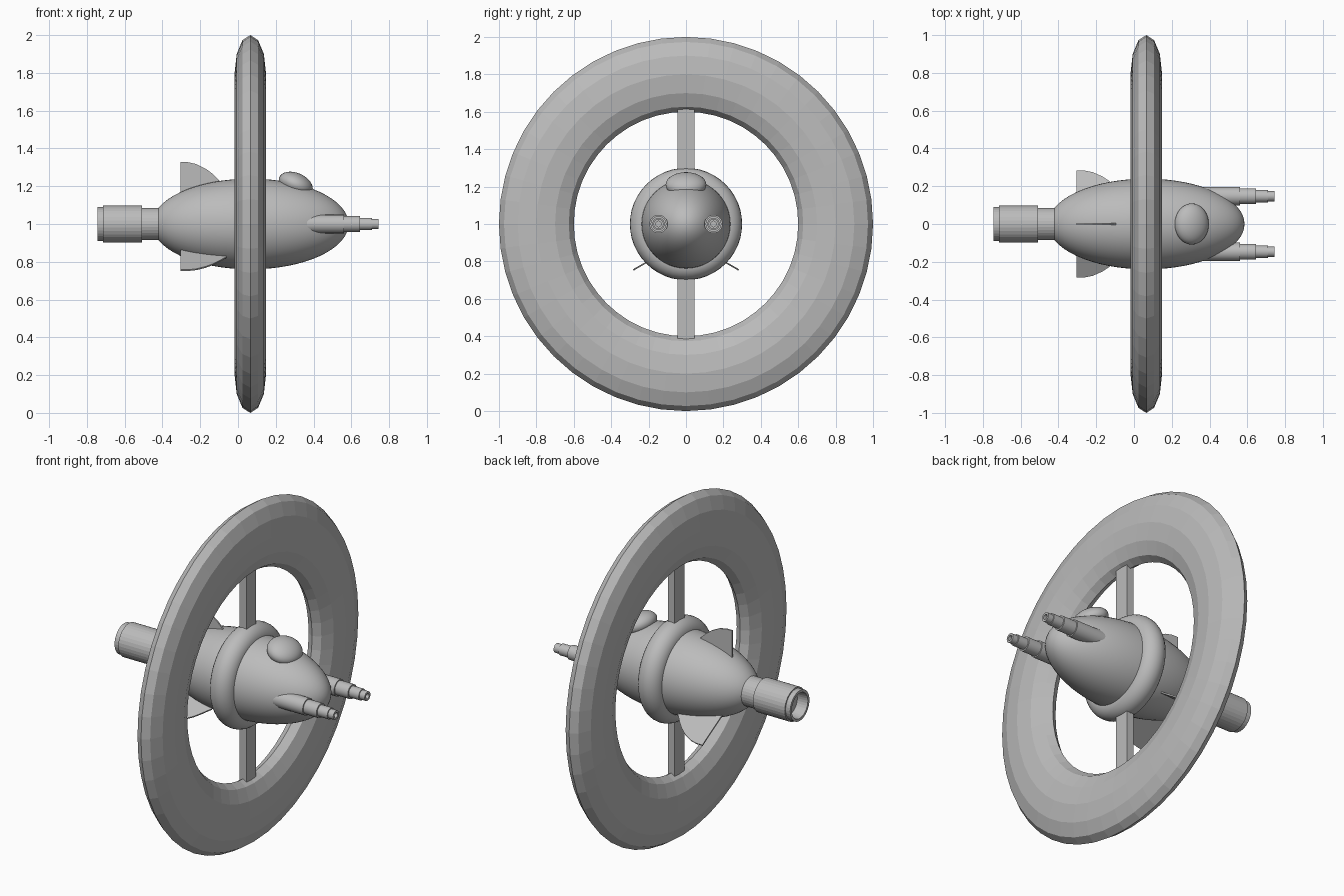
import bpy, bmesh, math
from mathutils import Matrix, Vector

if "Cube" in bpy.data.objects:
    bpy.data.objects.remove(bpy.data.objects["Cube"])

CX = 0.065   # x of the ring, spokes, collar and hull centre
grey = bpy.data.materials.new("hull grey")
grey.diffuse_color = (0.5, 0.5, 0.5, 1)
grey.use_nodes = True
grey.node_tree.nodes["Principled BSDF"].inputs["Base Color"].default_value = grey.diffuse_color


def finish(name, bm, smooth=None):
    bmesh.ops.remove_doubles(bm, verts=bm.verts, dist=1e-5)
    bmesh.ops.recalc_face_normals(bm, faces=bm.faces)
    me = bpy.data.meshes.new(name)
    bm.to_mesh(me)
    bm.free()
    me.materials.append(grey)
    if smooth:
        me.polygons.foreach_set("use_smooth", [True] * len(me.polygons))
        me.set_sharp_from_angle(angle=math.radians(smooth))
    ob = bpy.data.objects.new(name, me)
    bpy.context.collection.objects.link(ob)
    return ob


def lathe(name, profile, y=0, z=1, n=32, closed=False, smooth=30):
    """Spin an (x, radius) profile about the x axis."""
    bm = bmesh.new()
    rows = []
    for i in range(n):
        a = 2 * math.pi * i / n
        rows.append([bm.verts.new((x, y + r * math.sin(a), z + r * math.cos(a)))
                     for x, r in profile])
    m = len(profile)
    for i in range(n):
        a, b = rows[i], rows[(i + 1) % n]
        for j in range(m if closed else m - 1):
            k = (j + 1) % m
            bm.faces.new((a[j], a[k], b[k], b[j]))
    bmesh.ops.dissolve_degenerate(bm, edges=bm.edges, dist=1e-6)
    return finish(name, bm, smooth)


def oval(cx, rx, cr, rr, n):
    return [(cx + rx * math.sin(2 * math.pi * i / n),
             cr + rr * math.cos(2 * math.pi * i / n)) for i in range(n)]


# Big faceted ring and the smooth collar round the hull
lathe("outer_ring", oval(CX, 0.083, 0.8, 0.2, 12), n=48, closed=True, smooth=None)
lathe("collar", oval(CX, 0.075, 0.225, 0.075, 24), n=48, closed=True, smooth=60)

# Egg-shaped hull
lathe("hull", [(CX - 0.52 * math.cos(math.pi * i / 32),
                0.24 * math.sin(math.pi * i / 32)) for i in range(33)], n=48, smooth=60)

# Engine: neck, barrel, lip and hollow exhaust
lathe("engine_nozzle", [(-0.40, 0), (-0.40, 0.085), (-0.507, 0.085), (-0.507, 0.098),
                        (-0.715, 0.098), (-0.715, 0.09), (-0.745, 0.09), (-0.745, 0.075),
                        (-0.68, 0.07), (-0.68, 0)], smooth=None)

# Twin stepped guns with bored muzzles
for side, y in (("left", 0.147), ("right", -0.147)):
    lathe("gun_" + side, [(0.30, 0), (0.30, 0.049), (0.56, 0.049), (0.56, 0.042),
                          (0.645, 0.042), (0.645, 0.033), (0.71, 0.033), (0.71, 0.027),
                          (0.745, 0.027), (0.745, 0.015), (0.70, 0.015), (0.70, 0)],
          y=y, n=24)

# Canopy bubble, tilted to follow the nose
bm = bmesh.new()
bmesh.ops.create_uvsphere(bm, u_segments=32, v_segments=16, radius=1)
bm.transform(Matrix.Translation((0.306, 0, 1.21)) @ Matrix.Rotation(math.radians(24), 4, 'Y')
             @ Matrix.Diagonal((0.095, 0.109, 0.06, 1)))
finish("canopy", bm, 60)

# Two square spokes between hull and ring
for name, s in (("upper_spoke", 1), ("lower_spoke", -1)):
    bm = bmesh.new()
    bmesh.ops.create_cube(bm, size=1)
    bm.transform(Matrix.Translation((CX, 0, 1 + s * 0.415))
                 @ Matrix.Diagonal((0.045, 0.09, 0.41, 1)))
    finish(name, bm)

# Three thin tail fins at 120 degrees
fin = [(-0.305, 0.10), (-0.305, 0.41), (-0.265, 0.41), (-0.22, 0.40),
       (-0.17, 0.375), (-0.13, 0.345), (-0.10, 0.315), (-0.06, 0.27), (-0.06, 0.10)]
low = [(x, h - 0.085 if h > 0.1 else h) for x, h in fin]
for name, shape, ang, z in (("top_fin", fin, 0, 0.917), ("left_fin", low, 120, 0.917),
                            ("right_fin", low, -120, 0.917)):
    bm = bmesh.new()
    f = bm.faces.new([bm.verts.new((x, -0.004, h)) for x, h in shape])
    ext = bmesh.ops.extrude_face_region(bm, geom=[f])["geom"]
    bmesh.ops.translate(bm, vec=(0, 0.008, 0),
                        verts=[v for v in ext if isinstance(v, bmesh.types.BMVert)])
    bm.transform(Matrix.Translation((0, 0, z)) @ Matrix.Rotation(math.radians(ang), 4, 'X'))
    finish(name, bm)
